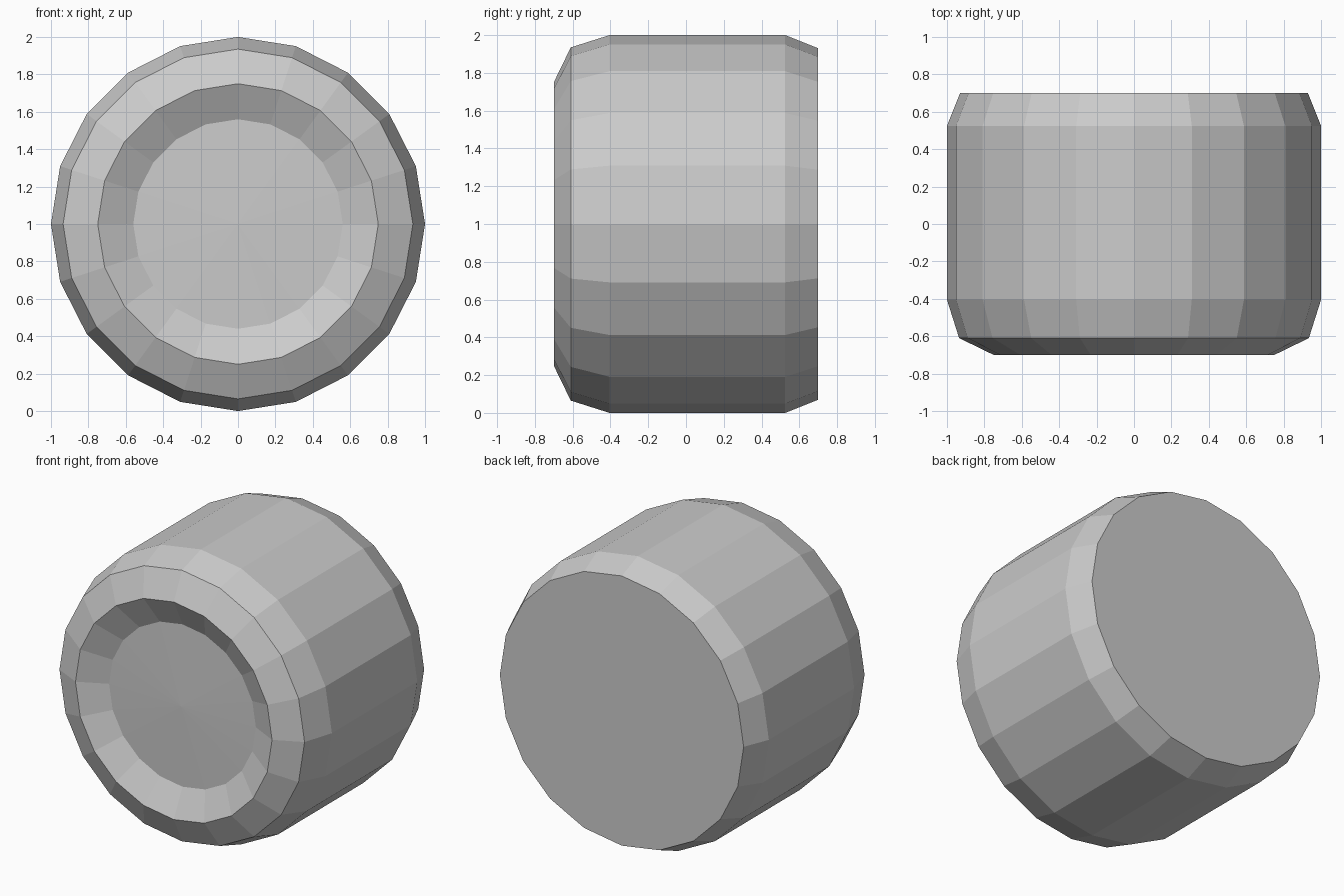
import bpy, bmesh
from math import sin, cos, pi

if "Cube" in bpy.data.objects:
    bpy.data.objects.remove(bpy.data.objects["Cube"])

SIDES = 20
# Half-section as (radius, y), from the dished front to the flat back
PROFILE = [(0.56, -0.605), (0.75, -0.70), (0.935, -0.61),
           (1.0, -0.405), (1.0, 0.525), (0.93, 0.70)]

bm = bmesh.new()
rings = [[bm.verts.new((r * sin(2 * pi * i / SIDES), y, 1 + r * cos(2 * pi * i / SIDES)))
          for i in range(SIDES)] for r, y in PROFILE]

# Tread, bevelled shoulders and rim
for a, b in zip(rings, rings[1:]):
    for i in range(SIDES):
        j = (i + 1) % SIDES
        bm.faces.new((a[i], a[j], b[j], b[i]))

# Slightly domed hub fan at the front
hub = bm.verts.new((0, -0.62, 1))
for i in range(SIDES):
    bm.faces.new((hub, rings[0][(i + 1) % SIDES], rings[0][i]))

# Flat back cap
bm.faces.new(rings[-1])
bmesh.ops.recalc_face_normals(bm, faces=bm.faces)

mesh = bpy.data.meshes.new("wheel")
bm.to_mesh(mesh)
bm.free()
wheel = bpy.data.objects.new("wheel", mesh)
bpy.context.collection.objects.link(wheel)
